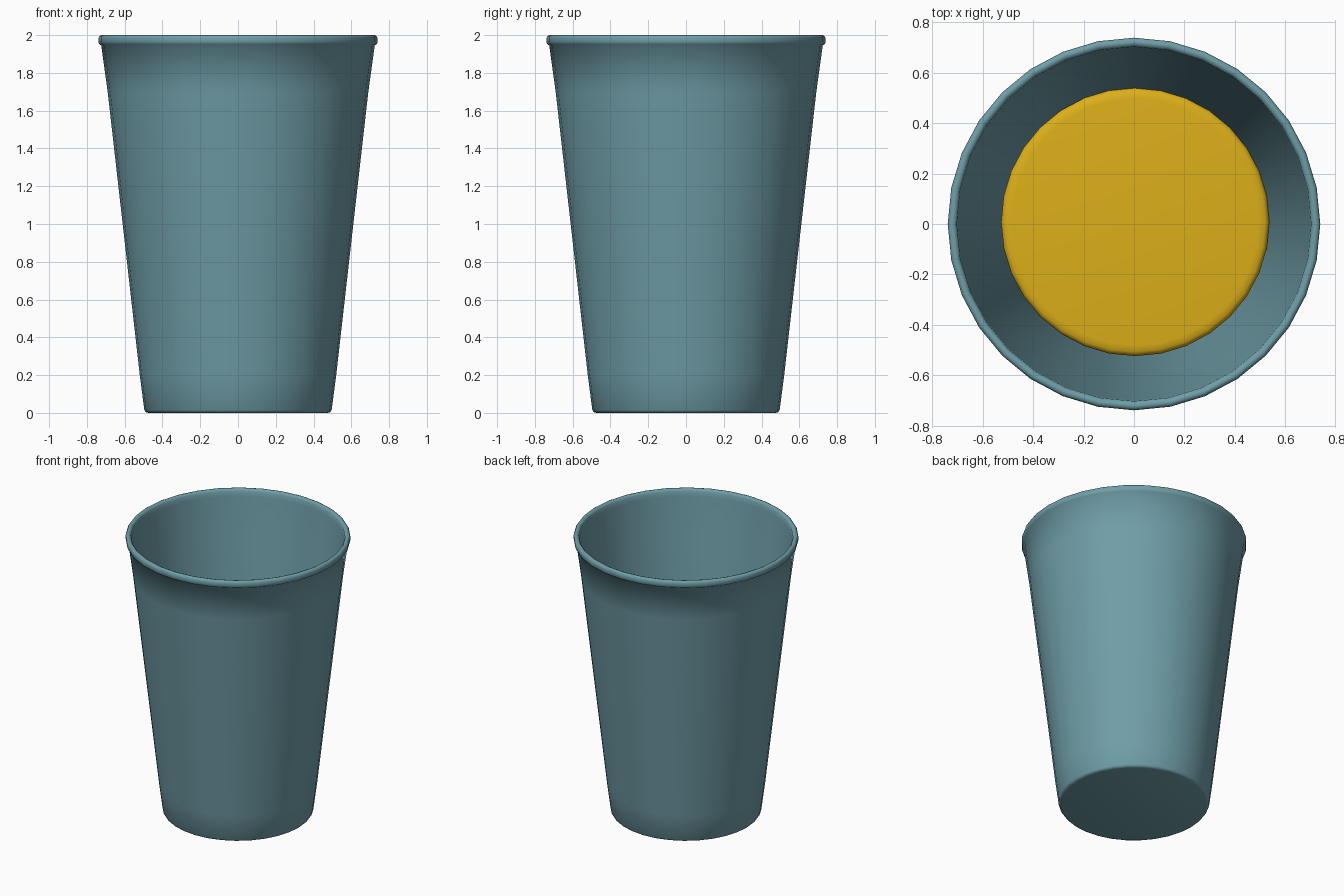
import bpy, math

if "Cube" in bpy.data.objects:
    bpy.data.objects.remove(bpy.data.objects["Cube"])

SIDES = 32


def lathe(name, profile, color, angle, offset=(0, 0)):
    """Revolve an (r, z) profile around z; r = 0 ends become poles."""
    verts, rings, faces = [], [], []
    for r, z in profile:
        start = len(verts)
        n = 1 if r == 0 else SIDES
        for i in range(n):
            a = 2 * math.pi * i / SIDES
            verts.append((r * math.cos(a), r * math.sin(a), z))
        rings.append([start + i % n for i in range(SIDES)])
    for lo, hi in zip(rings, rings[1:]):
        for i in range(SIDES):
            j = (i + 1) % SIDES
            quad = [lo[i], lo[j], hi[j], hi[i]]
            faces.append(list(dict.fromkeys(quad)))
    mesh = bpy.data.meshes.new(name)
    mesh.from_pydata(verts, [], faces)
    obj = bpy.data.objects.new(name, mesh)
    obj.location = (*offset, 0)
    bpy.context.collection.objects.link(obj)
    mat = bpy.data.materials.new(name + "_material")
    mat.diffuse_color = color
    mat.use_nodes = True
    mat.node_tree.nodes["Principled BSDF"].inputs["Base Color"].default_value = mat.diffuse_color
    mesh.materials.append(mat)
    bpy.ops.object.select_all(action='DESELECT')
    obj.select_set(True)
    bpy.context.view_layer.objects.active = obj
    bpy.ops.object.shade_smooth_by_angle(angle=math.radians(angle))
    return obj


# Tapered cup: base, outer wall, rolled rim, inner wall, inner floor
lathe("cup", [
    (0, 0), (0.475, 0), (0.489, 0.004), (0.496, 0.015),
    (0.52, 0.2), (0.69, 1.7), (0.724, 1.945),
    (0.735, 1.952), (0.739, 1.965), (0.739, 1.985), (0.733, 1.996),
    (0.722, 2.0), (0.71, 1.996), (0.703, 1.985), (0.70, 1.95),
    (0.668, 1.7), (0.498, 0.2), (0.481, 0.05), (0.465, 0.03), (0, 0.03),
], (0.16, 0.34, 0.39, 1), 50)

# Drink filling the lower part of the cup, with a soft edge
lathe("drink", [
    (0, 0.035), (0.468, 0.035), (0.532, 0.56), (0.528, 0.574),
    (0.515, 0.583), (0.49, 0.586), (0, 0.586),
], (0.72, 0.43, 0.01, 1), 60, (0.005, 0.008))
